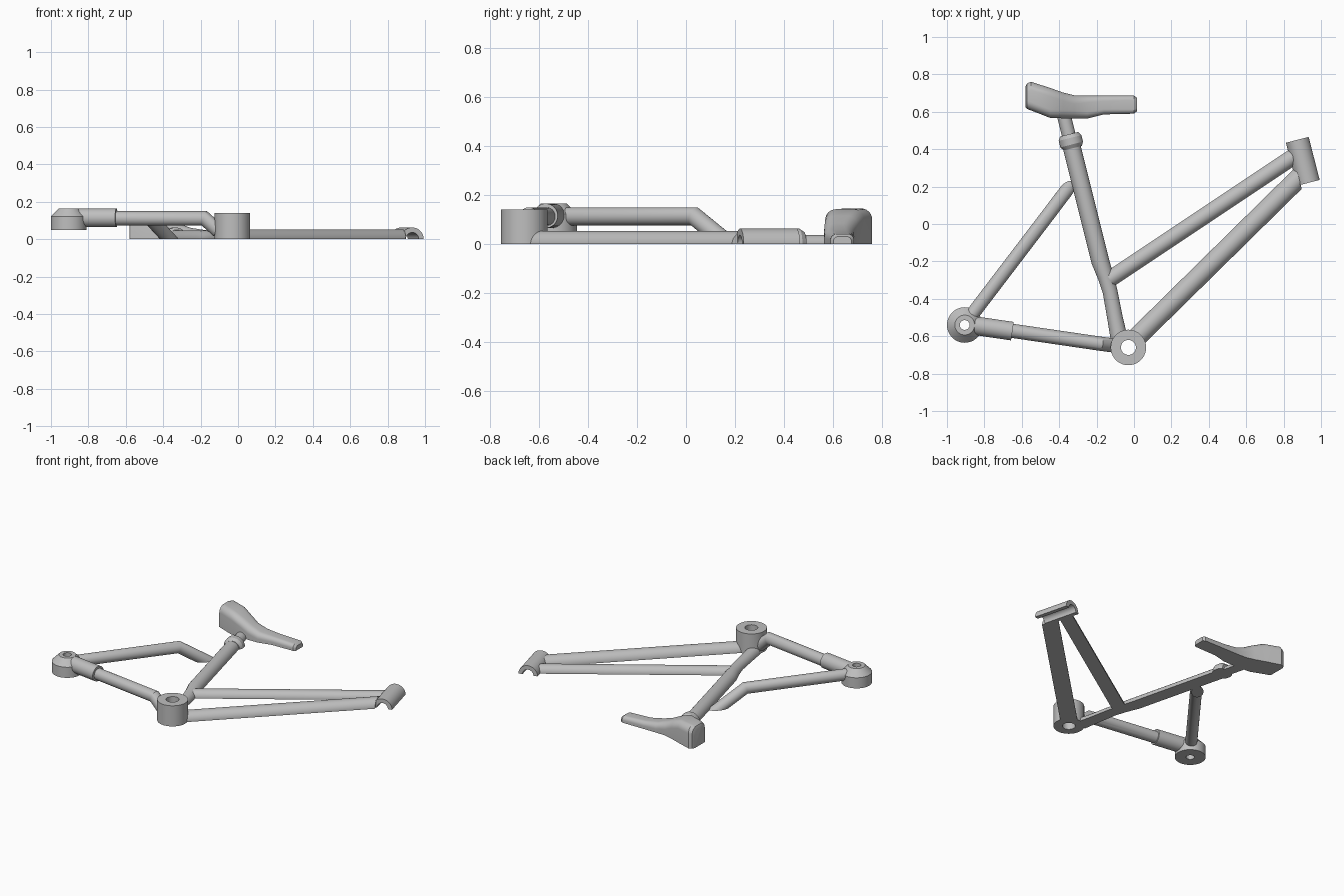
import bpy
import bmesh
from math import pi, sin, cos, tau
from mathutils import Vector

cube = bpy.data.objects.get("Cube")
if cube:
    bpy.data.objects.remove(cube)

grey = bpy.data.materials.new("frame grey")
grey.use_nodes = True
grey.diffuse_color = (0.52, 0.52, 0.52, 1)
grey.node_tree.nodes["Principled BSDF"].inputs["Base Color"].default_value = (0.52, 0.52, 0.52, 1)

SEGS = 36
UP = Vector((0, 0, 1))


def finish(name, bm, cuts=()):
    """Trim with planes (keeping the normal side), cap the cuts and shade smooth."""
    for co, normal in cuts:
        bmesh.ops.bisect_plane(bm, geom=bm.verts[:] + bm.edges[:] + bm.faces[:], dist=1e-5,
                               plane_co=co, plane_no=normal, clear_inner=True)
        bmesh.ops.holes_fill(bm, edges=[e for e in bm.edges if e.is_boundary], sides=0)
    bmesh.ops.recalc_face_normals(bm, faces=bm.faces[:])
    mesh = bpy.data.meshes.new(name)
    bm.to_mesh(mesh)
    bm.free()
    mesh.materials.append(grey)
    obj = bpy.data.objects.new(name, mesh)
    bpy.context.collection.objects.link(obj)
    bpy.ops.object.select_all(action='DESELECT')
    obj.select_set(True)
    bpy.context.view_layer.objects.active = obj
    bpy.ops.object.shade_smooth_by_angle(angle=pi / 6)
    return obj


def skin(bm, rings, loop=False):
    """Bridge rings of vertices; either cap the ends or join last to first."""
    n = len(rings[0])
    pairs = list(zip(rings, rings[1:]))
    if loop:
        pairs.append((rings[-1], rings[0]))
    else:
        bm.faces.new(rings[0])
        bm.faces.new(rings[-1])
    for a, b in pairs:
        for i in range(n):
            j = (i + 1) % n
            bm.faces.new((a[i], a[j], b[j], b[i]))


def circle(bm, centre, side, up, r):
    angles = [tau * (i + 0.5) / SEGS for i in range(SEGS)]
    return [bm.verts.new(centre + r * (side * cos(a) + up * sin(a))) for a in angles]


FLOOR = ((0, 0, 0), UP)


def tube(name, path, radii, cuts=(FLOOR,)):
    """Round tube along a path, with mitred bends."""
    pts = [Vector(p) for p in path]
    if not isinstance(radii, (list, tuple)):
        radii = [radii] * len(pts)
    bm = bmesh.new()
    rings = []
    for i, p in enumerate(pts):
        before = (p - pts[max(i - 1, 0)]).normalized()
        after = (pts[min(i + 1, len(pts) - 1)] - p).normalized()
        t = (before + after).normalized()
        side = t.cross(UP).normalized()
        stretch = 1 / max(t.dot(after), t.dot(before))
        rings.append(circle(bm, p, side, side.cross(t) * stretch, radii[i]))
    skin(bm, rings)
    return finish(name, bm, cuts)


def lathe(name, base, axis, profile, cuts=()):
    """Closed profile of (radius, distance) turned around an axis."""
    axis = Vector(axis).normalized()
    side = axis.orthogonal().normalized()
    if abs(axis.z) < 0.5:
        side = axis.cross(UP).normalized()
    up = side.cross(axis)
    bm = bmesh.new()
    skin(bm, [circle(bm, Vector(base) + axis * h, side, up, r) for r, h in profile], loop=True)
    return finish(name, bm, cuts)


# Crank shell and rear hub
lathe("crank_shell", (-0.03, -0.66, 0), UP,
      [(0.095, 0), (0.095, 0.14), (0.04, 0.14), (0.04, 0)])
lathe("rear_hub", (-0.905, -0.54, 0), UP,
      [(0.095, 0.05), (0.095, 0.122), (0.053, 0.165), (0.026, 0.165), (0.026, 0.05)])

# Hollow head tube, split lengthwise
head_bottom, head_top = Vector((0.932, 0.22, 0)), Vector((0.873, 0.45, 0))
head_axis = head_top - head_bottom
head_len = head_axis.length
lathe("head_tube", head_bottom, head_axis,
      [(0.063, 0), (0.063, head_len), (0.036, head_len), (0.036, 0)], [FLOOR])

# Main tubes, trimmed inside the head tube wall
inward = head_axis.cross(UP).normalized() * -1
head_cut = (head_bottom + inward * 0.042, inward)
tube("down_tube", [(0.017, -0.604, 0), (0.91, 0.275, 0)], 0.053, [FLOOR, head_cut])
tube("top_tube", [(-0.13, -0.295, 0), (0.89, 0.385, 0)], 0.044, [FLOOR, head_cut])

# Seat tube with its bend, clamp collar and post
tube("seat_tube", [(-0.08, -0.61, 0), (-0.1, -0.51, 0), (-0.128, -0.36, 0), (-0.152, -0.28, 0),
                   (-0.18, -0.2, 0), (-0.335, 0.42, 0)],
     [0.046, 0.042, 0.04, 0.043, 0.048, 0.048])
tube("seat_collar", [(-0.328, 0.405, 0), (-0.333, 0.425, 0), (-0.342, 0.46, 0), (-0.347, 0.48, 0)],
     [0.05, 0.063, 0.063, 0.05])
tube("seat_post", [(-0.335, 0.42, 0), (-0.38, 0.6, 0)], 0.037)

# Chain stay and sleeve, seat stay
tube("chain_stay", [(-0.7, -0.564, 0.112), (-0.18, -0.64, 0.112), (-0.105, -0.65, 0.045)], 0.038)
tube("chain_stay_sleeve", [(-0.855, -0.543, 0.115), (-0.65, -0.573, 0.115)], 0.05)
tube("seat_stay", [(-0.88, -0.503, 0.112), (-0.47, 0.035, 0.112), (-0.315, 0.24, -0.055)], 0.037)

# Saddle half: rounded sections of (x, low y, high y, half width)
sections = [
    (-0.58, 0.625, 0.735, 0.12), (-0.572, 0.615, 0.752, 0.138), (-0.55, 0.607, 0.76, 0.145),
    (-0.45, 0.568, 0.728, 0.142), (-0.38, 0.565, 0.703, 0.115), (-0.32, 0.563, 0.688, 0.085),
    (-0.25, 0.564, 0.686, 0.06), (-0.16, 0.586, 0.686, 0.047), (0, 0.59, 0.686, 0.04),
    (0.015, 0.602, 0.675, 0.03),
]
bm = bmesh.new()
rings = []
for x, low, high, w in sections:
    r = min(0.045, w * 0.6)
    ring = [bm.verts.new((x, low, 0))]
    for centre, start in ((low + r, pi), (high - r, pi / 2)):
        for k in range(7):
            a = start - k * pi / 12
            ring.append(bm.verts.new((x, centre + r * cos(a), w - r + r * sin(a))))
    ring.append(bm.verts.new((x, high, 0)))
    rings.append(ring)
skin(bm, rings)
finish("saddle", bm)
